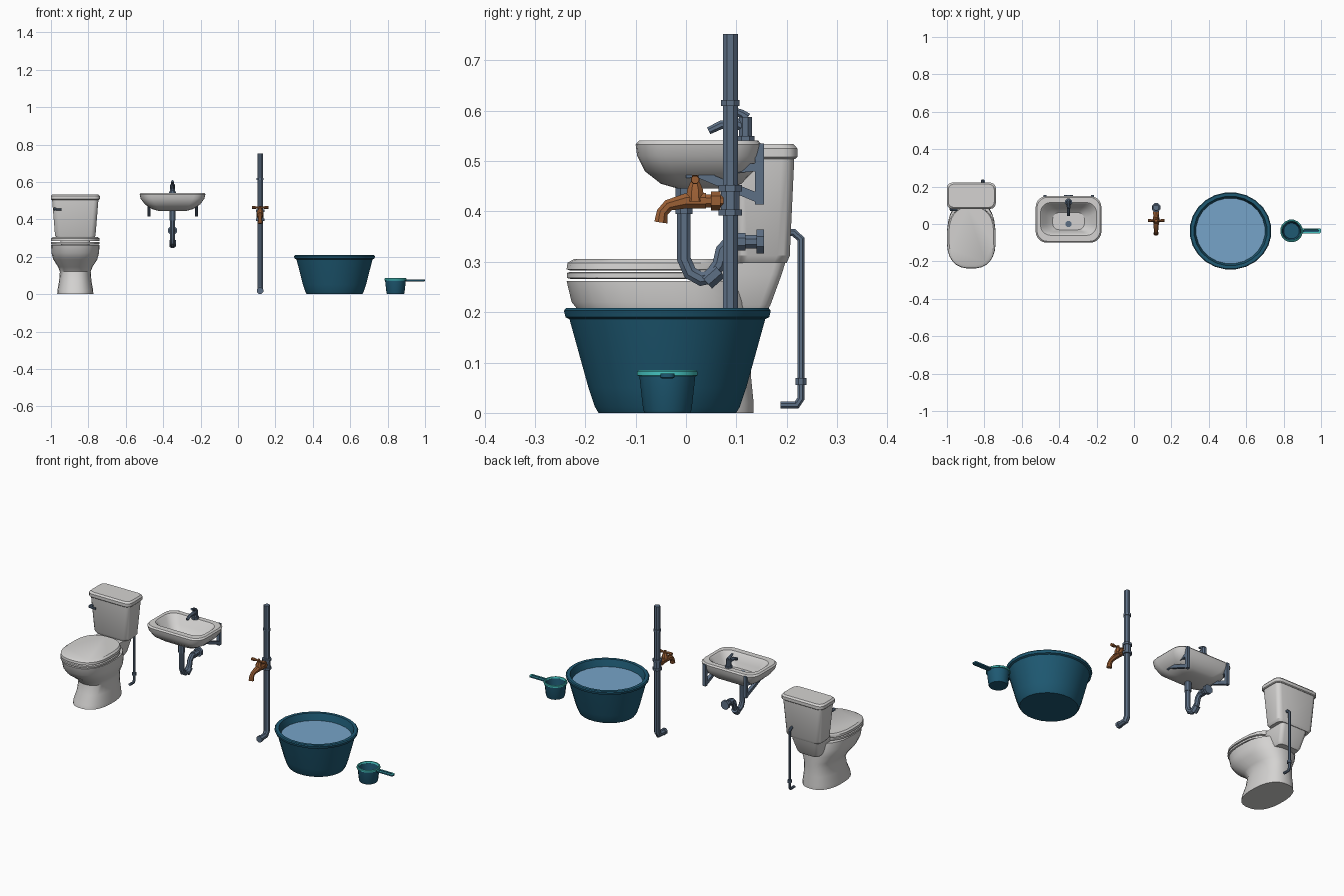
import bpy, bmesh, math
from mathutils import Vector

if "Cube" in bpy.data.objects:
    bpy.data.objects.remove(bpy.data.objects["Cube"])


def material(name, rgb):
    m = bpy.data.materials.new(name)
    m.diffuse_color = (*rgb, 1)
    m.use_nodes = True
    m.node_tree.nodes["Principled BSDF"].inputs["Base Color"].default_value = m.diffuse_color
    return m


WHITE = material("white ceramic", (0.66, 0.65, 0.64))
METAL = material("blue grey metal", (0.11, 0.16, 0.235))
BRASS = material("brown brass", (0.33, 0.115, 0.035))
TEAL = material("dark teal plastic", (0.013, 0.1, 0.17))
WATER = material("light blue water", (0.18, 0.37, 0.58))
CYAN = material("cyan plastic", (0.06, 0.55, 0.53))


def loft(name, rings, mat):
    """Skin a stack of equal-length rings and cap both ends."""
    bm = bmesh.new()
    loops = [[bm.verts.new(p) for p in ring] for ring in rings]
    n = len(loops[0])
    for a, b in zip(loops, loops[1:]):
        for i in range(n):
            j = (i + 1) % n
            bm.faces.new((a[i], a[j], b[j], b[i]))
    bm.faces.new(loops[0][::-1])
    bm.faces.new(loops[-1])
    bmesh.ops.recalc_face_normals(bm, faces=bm.faces[:])
    me = bpy.data.meshes.new(name)
    bm.to_mesh(me)
    bm.free()
    me.materials.append(mat)
    ob = bpy.data.objects.new(name, me)
    bpy.context.collection.objects.link(ob)
    return ob


def oval(cx, cy, rx, ry, z, n=24, e=2.0):
    """Horizontal superellipse ring."""
    out = []
    for i in range(n):
        t = 2 * math.pi * (i + 0.5) / n
        c, s = math.cos(t), math.sin(t)
        out.append((cx + rx * math.copysign(abs(c) ** (2 / e), c),
                    cy + ry * math.copysign(abs(s) ** (2 / e), s), z))
    return out


def rrect(cx, cy, hx, hy, z, r, k=4):
    """Horizontal rounded rectangle ring."""
    out = []
    for q, (sx, sy) in enumerate([(1, 1), (-1, 1), (-1, -1), (1, -1)]):
        for i in range(k):
            t = math.pi / 2 * (q + i / (k - 1))
            out.append((cx + sx * (hx - r) + r * math.cos(t),
                        cy + sy * (hy - r) + r * math.sin(t), z))
    return out


def tube(name, pts, r, mat, n=8, side=(1, 0, 0)):
    """Sweep an n-gon along a planar path; side is the plane normal."""
    pts, side = [Vector(p) for p in pts], Vector(side)
    radii = r if isinstance(r, (list, tuple)) else [r] * len(pts)
    rings = []
    for i, p in enumerate(pts):
        d0 = (p - pts[i - 1]).normalized() if i else (pts[1] - p).normalized()
        d1 = (pts[i + 1] - p).normalized() if i < len(pts) - 1 else d0
        tan = (d0 + d1).normalized()
        up = tan.cross(side) / max(tan.dot(d0), 0.4)
        rings.append([p + radii[i] * (side * math.cos(a) + up * math.sin(a))
                      for a in (2 * math.pi * (j + 0.5) / n for j in range(n))])
    return loft(name, rings, mat)


def yz(x, *pairs):
    return [(x, y, z) for y, z in pairs]


# ---- toilet ----
X = -0.87


def bowl_ring(z, rx, front, back, e=2.4):
    return oval(X, (front + back) / 2, rx, (back - front) / 2, z, 28, e)


loft("toilet_bowl", [bowl_ring(*v) for v in [
    (0, .097, -.165, .135), (.02, .096, -.16, .135), (.07, .087, -.135, .13),
    (.12, .083, -.125, .13), (.145, .092, -.145, .13), (.185, .118, -.2, .13),
    (.22, .128, -.228, .13), (.262, .13, -.238, .12)]], WHITE)
loft("toilet_seat", [bowl_ring(z, r, f, .085, 2.6) for z, r, f in [
    (.266, .125, -.23), (.268, .131, -.237), (.278, .131, -.237), (.28, .126, -.231)]], WHITE)
loft("toilet_lid", [bowl_ring(z, r, f, .09, 2.6) for z, r, f in [
    (.283, .126, -.232), (.285, .131, -.238), (.298, .13, -.236), (.306, .12, -.222)]], WHITE)
# shelf joining bowl and tank
loft("tank_shelf", [rrect(X, (.04 + b) / 2, hx, (b - .04) / 2, z, .02) for z, hx, b in [
    (.2, .06, .16), (.215, .068, .168), (.275, .078, .19), (.298, .08, .197)]], WHITE)
loft("tank", [rrect(X, y, hx, hy, z, .025) for z, hx, hy, y in [
    (.298, .098, .048, .152), (.312, .108, .054, .152), (.506, .124, .063, .152)]], WHITE)
loft("tank_lid", [rrect(X, .151, hx, hy, z, .028) for z, hx, hy in [
    (.504, .127, .066), (.508, .131, .07), (.525, .131, .07), (.534, .123, .062)]], WHITE)
tube("flush_lever_pivot", yz(-.978, (.1, .455), (.074, .455)), .009, METAL)
tube("flush_lever", [(-.983, .074, .456), (-.962, .074, .452), (-.943, .074, .452)],
     .006, METAL, side=(0, 1, 0))
SX = -.808
tube("supply_pipe", yz(SX, (.2, .358), (.214, .358), (.228, .345), (.228, .028),
                       (.22, .016), (.188, .016)), .0075, METAL)
tube("supply_collar", yz(SX, (.228, .055), (.228, .069)), .012, METAL)

# ---- wash basin ----
X = -.35
loft("basin", [rrect(X, y, hx, hy, z, r, 6) for z, hx, hy, y, r in [
    (.445, .075, .05, .035, .035), (.455, .11, .08, .03, .045),
    (.48, .148, .108, .026, .055), (.51, .17, .122, .025, .06),
    (.533, .176, .125, .025, .06), (.541, .169, .118, .025, .058),
    (.541, .15, .088, .027, .055), (.534, .142, .08, .027, .05),
    (.495, .12, .066, .024, .045), (.468, .085, .046, .015, .035)]], WHITE)
loft("basin_drain", [oval(X, 0, .017, .017, z, 10) for z in (.466, .471)], METAL)
# mixer tap
tube("basin_tap_base", yz(X, (.118, .538), (.118, .55)), .02, METAL)
tube("basin_tap_body", yz(X, (.118, .55), (.118, .587)), .014, METAL)
tube("basin_tap_spout", yz(X, (.12, .565), (.1, .575), (.07, .572), (.045, .56)),
     [.011, .011, .009, .008], METAL)
tube("basin_tap_handle", yz(X, (.122, .586), (.11, .594), (.085, .604)), [.01, .009, .006], METAL)
# wall brackets
for side, bx in (("left", -.476), ("right", -.222)):
    def bracket_bar(name, prof):
        loft(f"{side}_{name}", [[(bx + s, y, z) for y, z in prof] for s in (-.009, .009)], METAL)
    bracket_bar("bracket_plate", [(.137, .414), (.155, .414), (.155, .535), (.137, .535)])
    bracket_bar("bracket_arm", [(.14, .496), (.14, .48), (.0, .466), (.0, .482)])
    bracket_bar("bracket_brace", [(.14, .418), (.14, .438), (.03, .482), (.02, .468)])
# waste trap
tube("waste_pipe", yz(X, (-.004, .46), (-.004, .305), (.008, .278), (.03, .266),
                      (.048, .27), (.066, .295), (.072, .322), (.088, .34), (.15, .34)),
     .0145, METAL)
tube("waste_upper_collar", yz(X, (-.004, .395), (-.004, .45)), .018, METAL)
tube("waste_trap_collar", yz(X, (.04, .26), (.066, .283)), .019, METAL)
tube("waste_side_collar", yz(X, (.098, .34), (.118, .34)), .019, METAL)
tube("waste_wall_flange", yz(X, (.14, .34), (.155, .34)), .026, METAL)

# ---- standpipe with garden tap ----
X, Y = .118, .088
tube("standpipe", yz(X, (Y, .752), (Y, .04), (.075, .02), (.025, .018)), .016, METAL)
for i, (z0, z1, r) in enumerate([(.609, .621, .02), (.392, .452, .02),
                                 (.392, .404, .025), (.44, .452, .025)]):
    tube(f"standpipe_collar_{i + 1}", yz(X, (Y, z0), (Y, z1)), r, METAL)
tube("standpipe_end_collar", yz(X, (.035, .0185), (.02, .018)), .0185, METAL)
tube("tap_inlet", yz(X, (.078, .421), (.035, .421)), .014, BRASS)
tube("tap_nut", yz(X, (.068, .421), (.05, .421)), .019, BRASS, 6)
tube("tap_spout", yz(X, (.04, .421), (.0, .421), (-.035, .412), (-.047, .398), (-.05, .378)),
     [.017, .016, .012, .012, .014], BRASS)
tube("tap_bonnet", yz(X, (.018, .42), (.018, .443), (.018, .458)), [.02, .017, .01], BRASS)
tube("tap_stem", yz(X, (.018, .455), (.018, .472)), .007, BRASS)
tube("tap_handle", [(X + d, .018, .463) for d in (-.044, -.03, -.012, .012, .03, .044)],
     [.008, .009, .005, .005, .009, .008], BRASS, side=(0, 1, 0))

# ---- tub of water ----
X, Y = .516, -.037
loft("tub", [oval(X, Y, rx, ry, z, 24) for z, rx, ry in [
    (0, .15, .138), (.012, .157, .145), (.05, .17, .158), (.186, .205, .196),
    (.19, .215, .204), (.203, .219, .207), (.208, .214, .203), (.208, .196, .186),
    (.19, .19, .181), (.015, .147, .136)]], TEAL)
loft("tub_water", [oval(X, Y, .186, .177, z, 24) for z in (.164, .17)], WATER)

# ---- dipper ----
X, Y = .842, -.037
loft("dipper_cup", [oval(X, Y, r, r, z, 16) for z, r in [
    (0, .046), (.006, .049), (.076, .057), (.076, .05), (.01, .042)]], TEAL)
rim = loft("dipper_rim", [oval(X, Y, r, r, z, 16) for z, r in [
    (.073, .056), (.074, .061), (.082, .061), (.085, .058), (.085, .053), (.074, .05)]], CYAN)
# open the rim so the cup interior shows
bm = bmesh.new()
bm.from_mesh(rim.data)
bmesh.ops.delete(bm, geom=[f for f in bm.faces if len(f.verts) > 4], context="FACES_ONLY")
bm.to_mesh(rim.data)
bm.free()
handle = loft("dipper_handle", [rrect(.947, Y, hx, hy, z, .01) for z, hx, hy in [
    (.068, .049, .01), (.07, .053, .014), (.078, .053, .014), (.078, .044, .007),
    (.075, .043, .006)]], TEAL)
# cyan raised edge on the handle
handle.data.materials.append(CYAN)
for f in handle.data.polygons:
    if f.normal.z > .9 and f.center.z > .077:
        f.material_index = 1

# smooth rounded forms, keep pipe facets and rims crisp
for ob in bpy.context.scene.objects:
    ob.select_set(True)
    bpy.context.view_layer.objects.active = ob
bpy.ops.object.shade_smooth_by_angle(angle=math.radians(32))
